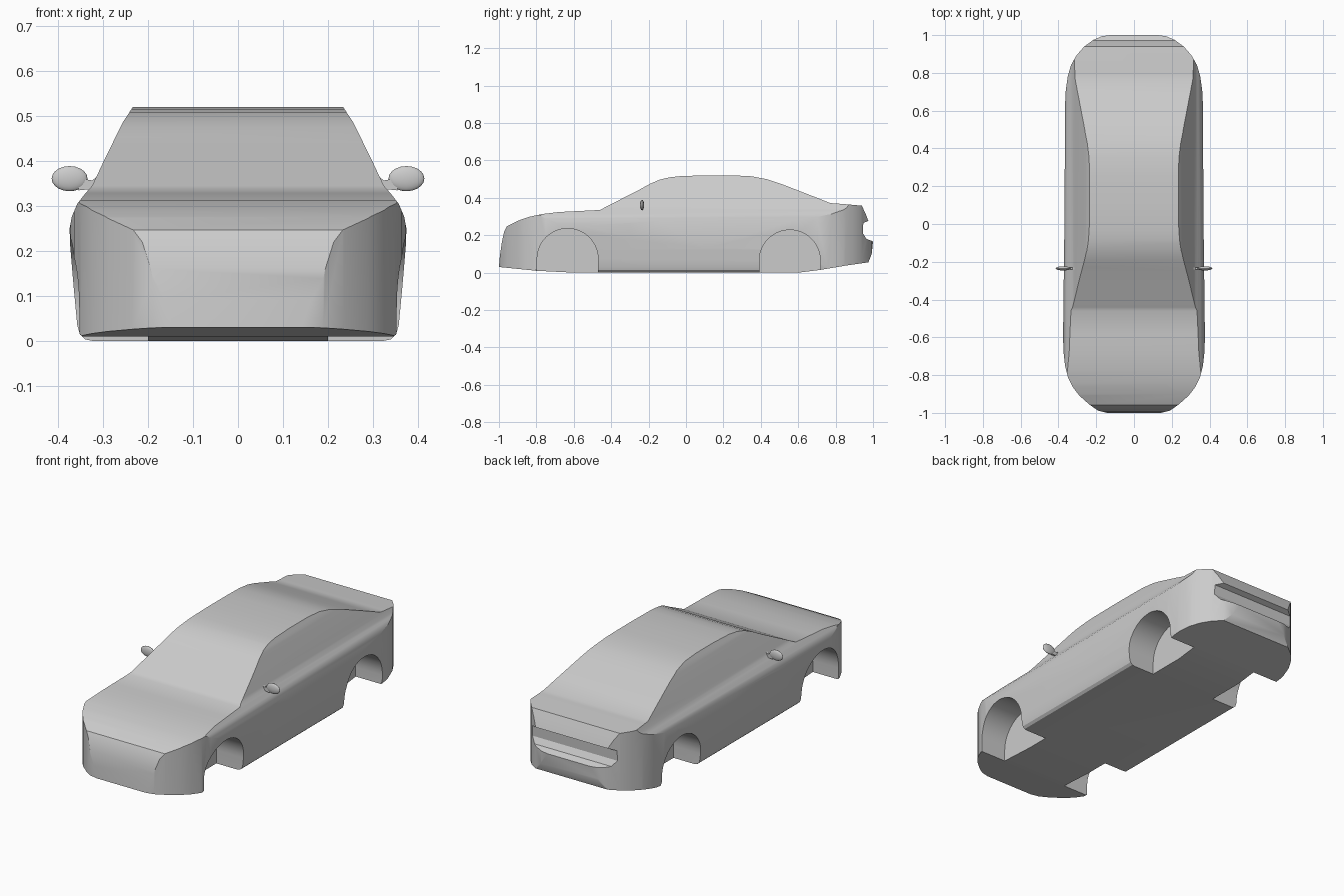
import bpy, bmesh
from math import cos, sin, pi, radians

if "Cube" in bpy.data.objects:
    bpy.data.objects.remove(bpy.data.objects["Cube"])


def prism(name, pts, to3d, a, b):
    """Extrude a closed 2D outline from depth a to depth b."""
    bm = bmesh.new()
    lo = [bm.verts.new(to3d(u, v, a)) for u, v in pts]
    hi = [bm.verts.new(to3d(u, v, b)) for u, v in pts]
    n = len(pts)
    bm.faces.new(lo)
    bm.faces.new(hi[::-1])
    for i in range(n):
        j = (i + 1) % n
        bm.faces.new((lo[j], lo[i], hi[i], hi[j]))
    bmesh.ops.recalc_face_normals(bm, faces=bm.faces)
    me = bpy.data.meshes.new(name)
    bm.to_mesh(me)
    bm.free()
    ob = bpy.data.objects.new(name, me)
    bpy.context.collection.objects.link(ob)
    return ob


def activate(ob):
    bpy.ops.object.select_all(action='DESELECT')
    bpy.context.view_layer.objects.active = ob
    ob.select_set(True)


def boolean(ob, tool, op):
    activate(ob)
    m = ob.modifiers.new("cut", 'BOOLEAN')
    m.operation, m.object, m.solver = op, tool, 'EXACT'
    bpy.ops.object.modifier_apply(modifier=m.name)
    bpy.data.objects.remove(tool)


def mirrored(half):
    return half + [(-u, v) for u, v in reversed(half)]


def along_x(u, v, d): return (d, u, v)
def along_y(u, v, d): return (u, d, v)
def along_z(u, v, d): return (u, v, d)


# Side silhouette (y, z): nose, bonnet, cabin, boot, stepped tail, floor
side = [(-1, .03), (-.995, .09), (-.985, .16), (-.972, .22), (-.958, .247),
        (-.9, .277), (-.84, .298), (-.77, .313), (-.68, .324), (-.58, .329),
        (-.46, .335), (-.41, .361), (-.33, .402), (-.25, .443), (-.19, .476),
        (-.14, .497), (-.09, .509), (-.03, .516), (.1, .52), (.25, .52),
        (.35, .515), (.43, .5), (.51, .474), (.59, .443), (.68, .408),
        (.77, .372), (.85, .366), (.94, .358), (.958, .32), (.975, .277),
        (.948, .265), (.946, .21), (.965, .18), (1, .167), (.993, .1),
        (.975, .055), (.85, .037), (.72, .015), (.6, 0), (-.6, 0), (-.8, .01)]
body = prism("car_body", side, along_x, -.5, .5)

# Front cross-section (x, z) gives the side curvature and cabin taper
section = mirrored([(.315, -.002), (.34, .003), (.352, .014), (.358, .035),
                    (.366, .12), (.374, .215), (.375, .25), (.37, .277),
                    (.358, .305), (.34, .328), (.325, .345), (.313, .37),
                    (.299, .4), (.272, .455), (.256, .487), (.243, .507),
                    (.228, .53)])
boolean(body, prism("section_tool", section, along_y, -1.2, 1.2), 'INTERSECT')

# Plan outline (x, y) rounds the corners
plan = mirrored([(.14, -1.001), (.19, -.988), (.235, -.957), (.29, -.908),
                 (.325, -.862), (.35, -.81), (.365, -.75), (.373, -.68),
                 (.3755, -.6), (.372, -.3), (.367, .1), (.366, .6),
                 (.362, .7), (.351, .78), (.334, .84), (.305, .892),
                 (.265, .938), (.215, .975), (.17, .994), (.12, 1.001)])
boolean(body, prism("plan_tool", plan, along_z, -.2, .8), 'INTERSECT')

# Wheel arches
for y, r, top in ((-.633, .163, .236), (.555, .163, .228)):
    zc = top - r
    arch = [(y + r * cos(pi * i / 24), zc + r * sin(pi * i / 24)) for i in range(25)]
    arch += [(y - r, -.1), (y + r, -.1)]
    for s in (-1, 1):
        boolean(body, prism("arch_tool", arch, along_x, s * .2, s * .6), 'DIFFERENCE')

activate(body)
bpy.ops.object.shade_smooth_by_angle(angle=radians(25))

# Door mirrors: flattened shell on a short stalk
for s, side_name in ((-1, "left"), (1, "right")):
    bpy.ops.mesh.primitive_uv_sphere_add(segments=16, ring_count=10, radius=1,
                                         location=(s * .375, -.235, .361))
    shell = bpy.context.object
    shell.name = side_name + "_mirror"
    shell.scale = (.04, .011, .028)
    bpy.ops.object.shade_smooth_by_angle(angle=radians(40))
    stalk = [(s * .305, .34), (s * .355, .335), (s * .355, .362), (s * .325, .357), (s * .305, .372)]
    prism(side_name + "_mirror_stalk", stalk, along_y, -.24, -.23)
